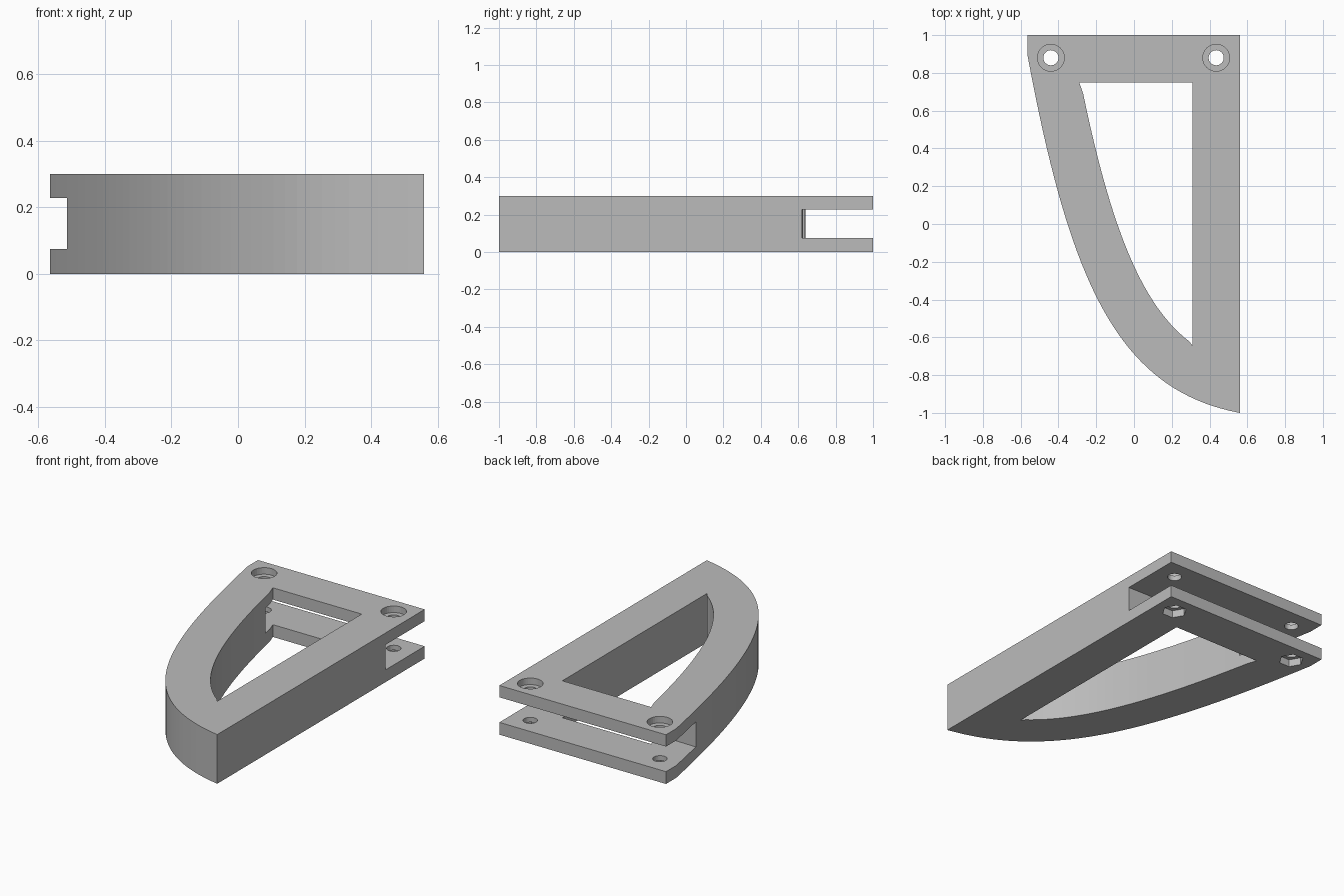
import bpy, bmesh, math
from mathutils import Vector
from mathutils.geometry import interpolate_bezier

if "Cube" in bpy.data.objects:
    bpy.data.objects.remove(bpy.data.objects["Cube"])

HEIGHT, WALL = 0.30, 0.25
RIGHT, BACK = 0.56, 1.0
SLOT_LOW, SLOT_HIGH = 0.075, 0.228

grey = bpy.data.materials.new("plain grey")
grey.use_nodes = True
colour = (0.5, 0.5, 0.5, 1)
grey.diffuse_color = colour
grey.node_tree.nodes["Principled BSDF"].inputs["Base Color"].default_value = colour


def prism(name, outline, low, high):
    """Extrude a flat outline between two heights."""
    bm = bmesh.new()
    face = bm.faces.new([bm.verts.new((p[0], p[1], low)) for p in outline])
    top = bmesh.ops.extrude_face_region(bm, geom=[face])["geom"]
    bmesh.ops.translate(bm, vec=(0, 0, high - low),
                        verts=[v for v in top if isinstance(v, bmesh.types.BMVert)])
    bmesh.ops.recalc_face_normals(bm, faces=bm.faces)
    mesh = bpy.data.meshes.new(name)
    bm.to_mesh(mesh)
    bm.free()
    mesh.materials.append(grey)
    obj = bpy.data.objects.new(name, mesh)
    bpy.context.collection.objects.link(obj)
    return obj


def polygon(centre, radius, sides):
    turns = [2 * math.pi * i / sides for i in range(sides)]
    return [(centre[0] + radius * math.cos(a), centre[1] + radius * math.sin(a)) for a in turns]


def cut(target, cutter):
    """Subtract the cutter and discard it."""
    cutter.hide_render = True
    mod = target.modifiers.new("cut", 'BOOLEAN')
    mod.operation, mod.solver, mod.object = 'DIFFERENCE', 'EXACT', cutter
    bpy.context.view_layer.objects.active = target
    bpy.ops.object.modifier_apply(modifier=mod.name)
    bpy.data.objects.remove(cutter)


# Curved outer edge, and the same edge moved inwards by the wall width
curve = [Vector(p) for p in interpolate_bezier(
    Vector((-0.565, 0.90, 0)), Vector((-0.342, -0.30, 0)),
    Vector((-0.09, -0.878, 0)), Vector((RIGHT, -1.0, 0)), 41)]
inner = []
for i, p in enumerate(curve):
    t = (curve[min(i + 1, 40)] - curve[max(i - 1, 0)]).normalized()
    q = p + Vector((-t.y, t.x, 0)) * WALL
    if q.x < RIGHT - WALL - 0.01 and q.y < BACK - WALL - 0.01:
        inner.append(q)

# Body: solid curved wedge
frame = prism("bracket_frame", [(-0.565, BACK)] + curve + [(RIGHT, BACK)], 0, HEIGHT)

# Large opening following the curve
opening = [(-0.29, 0.75)] + inner + [(0.31, -0.645), (0.31, 0.75)]
cut(frame, prism("opening_cutter", opening, -0.1, HEIGHT + 0.1))

# Slot across the back, leaving an upper and a lower plate
slot = [(-0.8, 0.645), (RIGHT + 0.2, 0.617), (RIGHT + 0.2, 1.2), (-0.8, 1.2)]
cut(frame, prism("slot_cutter", slot, SLOT_LOW, SLOT_HIGH))

# Bolt holes: round recess on top, hexagonal nut pocket below
for x in (-0.44, 0.435):
    spot = (x, 0.88)
    cut(frame, prism("bolt_cutter", polygon(spot, 0.04, 32), -0.1, HEIGHT + 0.1))
    cut(frame, prism("recess_cutter", polygon(spot, 0.071, 32), HEIGHT - 0.04, HEIGHT + 0.1))
    cut(frame, prism("nut_cutter", polygon(spot, 0.071, 6), -0.1, 0.045))
